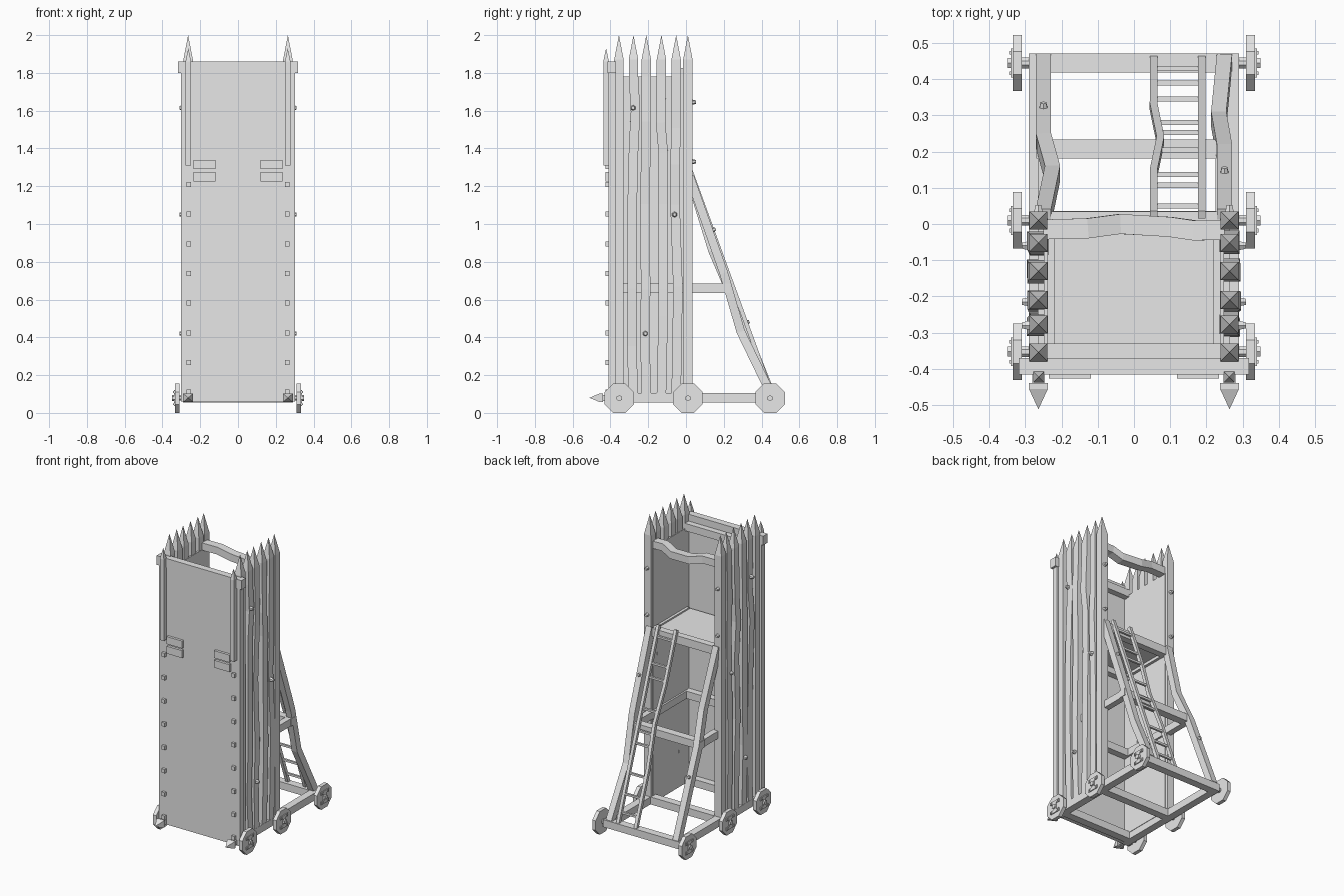
import bpy, bmesh, random
from math import pi
from mathutils import Vector, Matrix

random.seed(4)
cube = bpy.data.objects.get("Cube")
if cube:
    bpy.data.objects.remove(cube)

wood = bpy.data.materials.new("plain_grey")
wood.use_nodes = True
GREY = (0.8, 0.8, 0.8, 1)
wood.diffuse_color = GREY
wood.node_tree.nodes["Principled BSDF"].inputs["Base Color"].default_value = GREY


def finish(name, bm):
    bmesh.ops.recalc_face_normals(bm, faces=bm.faces[:])
    mesh = bpy.data.meshes.new(name)
    bm.to_mesh(mesh)
    bm.free()
    mesh.materials.append(wood)
    obj = bpy.data.objects.new(name, mesh)
    bpy.context.collection.objects.link(obj)
    return obj


def box(name, center, size):
    bm = bmesh.new()
    bmesh.ops.create_cube(bm, size=1, matrix=Matrix.Translation(center) @ Matrix.Diagonal((*size, 1)))
    return finish(name, bm)


def beam(name, pts, w, d, side=(1, 0, 0), tip=0):
    """Rectangular section swept along a path, with an optional pointed end."""
    pts = [Vector(p) for p in pts]
    bm = bmesh.new()
    rings = []
    for i, p in enumerate(pts):
        t = (pts[min(i + 1, len(pts) - 1)] - pts[max(i - 1, 0)]).normalized()
        v = t.cross(Vector(side)).normalized()
        u = v.cross(t)
        rings.append([bm.verts.new(p + u * a * w / 2 + v * b * d / 2)
                      for a, b in ((-1, -1), (1, -1), (1, 1), (-1, 1))])
    for a, b in zip(rings, rings[1:]):
        for k in range(4):
            n = (k + 1) % 4
            bm.faces.new((a[k], a[n], b[n], b[k]))
    bm.faces.new(rings[0])
    if tip:
        apex = bm.verts.new(pts[-1] + (pts[-1] - pts[-2]).normalized() * tip)
        for k in range(4):
            bm.faces.new((rings[-1][k], rings[-1][(k + 1) % 4], apex))
    else:
        bm.faces.new(rings[-1])
    return finish(name, bm)


def disc(name, center, radius, depth, sides=8):
    """Cylinder lying along x with a flat side down."""
    bm = bmesh.new()
    bmesh.ops.create_cone(bm, cap_ends=True, segments=sides, radius1=radius, radius2=radius, depth=depth,
                          matrix=Matrix.Translation(center) @ Matrix.Rotation(pi / 2, 4, 'Y')
                          @ Matrix.Rotation(pi / sides, 4, 'Z'))
    return finish(name, bm)


def peg(name, center, axis, size=0.022):
    """Small tapered bolt head pointing along an axis."""
    bm = bmesh.new()
    turn = Vector(axis).to_track_quat('Z', 'Y').to_matrix().to_4x4()
    bmesh.ops.create_cone(bm, cap_ends=True, segments=6, radius1=size * 0.65, radius2=size * 0.4,
                          depth=size, matrix=Matrix.Translation(center) @ turn)
    return finish(name, bm)


AXLES = (-0.353, 0.01, 0.445)
STAKES = (0.01, -0.052, -0.13, -0.21, -0.278, -0.355)
FRAME_Z = 0.08

# Base frame and axles
for y in AXLES:
    box("base_cross_beam", (0, y, FRAME_Z), (0.58, 0.052, 0.05))
    disc("axle", (0, y, FRAME_Z), 0.016, 0.63)

# Front wall and its top beams
box("front_wall", (0, -0.392, 0.96), (0.605, 0.036, 1.80))
box("front_top_beam", (0, -0.393, 1.83), (0.635, 0.046, 0.062))
box("inner_top_beam", (0, -0.35, 1.79), (0.48, 0.04, 0.05))
box("inner_middle_beam", (0, -0.35, 0.66), (0.48, 0.045, 0.05))

# Platform and the cross beams at the back
box("platform", (0, -0.175, 1.225), (0.47, 0.37, 0.02))
box("platform_back_beam", (0, 0.012, 1.22), (0.5, 0.046, 0.055))
box("platform_front_beam", (0, -0.35, 1.2), (0.48, 0.04, 0.05))
box("strut_cross_beam", (0, 0.207, 0.66), (0.54, 0.053, 0.05))
beam("bent_top_beam", [(-0.25, -0.015, 1.8), (-0.13, -0.012, 1.8), (-0.04, 0, 1.775),
                       (0.1, -0.008, 1.77), (0.17, -0.018, 1.8), (0.25, -0.016, 1.8)],
     0.055, 0.05, side=(0, 1, 0))

for s in (-1, 1):
    # Side rails, lining and inner beams
    box("base_side_rail", (s * 0.265, 0.03, FRAME_Z), (0.05, 0.87, 0.05))
    box("side_lining", (s * 0.243, -0.17, 0.94), (0.012, 0.37, 1.68))
    box("platform_side_beam", (s * 0.232, -0.17, 1.22), (0.026, 0.36, 0.05))
    box("middle_side_beam", (s * 0.245, -0.07, 0.66), (0.04, 0.58, 0.05))

    # Pointed wall stakes, the inner ones crooked
    for i, y in enumerate(STAKES):
        corner = i in (0, len(STAKES) - 1)
        path = [(s * 0.264, y, 0.1)]
        if not corner:
            for z in (0.42, 0.75, 1.05, 1.35, 1.6):
                path.append((s * (0.264 + random.uniform(-0.004, 0.007)),
                             y + random.uniform(-0.011, 0.011), z + random.uniform(-0.1, 0.1)))
        path += [(s * 0.264, y, 1.78), (s * 0.264, y, 1.87)]
        beam("wall_stake", path, 0.05, 0.05, tip=0.13)

    # Front posts, ram spikes, plates and bolts
    beam("front_post", [(s * 0.263, -0.423, 1.31), (s * 0.263, -0.423, 1.86)], 0.03, 0.03, tip=0.07)
    box("spike_stem", (s * 0.264, -0.43, FRAME_Z), (0.032, 0.05, 0.032))
    beam("ram_spike", [(s * 0.264, -0.44, FRAME_Z), (s * 0.264, -0.456, FRAME_Z)], 0.052, 0.046, tip=0.056)
    for z in (1.315, 1.25):
        box("front_plate", (s * 0.177, -0.416, z), (0.115, 0.022, 0.05))
    for k in range(8):
        box("front_bolt", (s * 0.261, -0.416, 0.11 + k * 0.157), (0.024, 0.022, 0.026))

    # Pegs on the sides and back posts
    for y, z in ((-0.28, 1.615), (-0.06, 1.05), (-0.215, 0.42)):
        peg("side_peg", (s * 0.297, y, z), (s, 0, 0), 0.024)
    for z in (1.645, 1.33):
        peg("back_peg", (s * 0.264, 0.042, z), (0, 1, 0))

    # Eight-sided wheels with hub and face boards
    for y in AXLES:
        disc("wheel", (s * 0.322, y, 0.078), 0.0844, 0.025)
        disc("wheel_hub", (s * 0.34, y, 0.078), 0.016, 0.018, 6)
        for dz in (-0.032, 0.032):
            box("wheel_board", (s * 0.336, y, 0.078 + dz), (0.008, 0.08, 0.02))
            for dy in (-0.028, 0.028):
                box("wheel_bolt", (s * 0.341, y + dy, 0.078 + dz), (0.006, 0.01, 0.01))
        box("wheel_crosspiece", (s * 0.336, y, 0.078), (0.008, 0.026, 0.07))

# Crooked rear struts
beam("right_strut", [(-0.25, 0.02, 1.25), (-0.225, 0.14, 0.86), (-0.25, 0.23, 0.65),
                     (-0.25, 0.45, 0.1)], 0.042, 0.045)
beam("left_strut", [(0.25, 0.02, 1.25), (0.25, 0.2, 0.74), (0.234, 0.29, 0.43),
                    (0.25, 0.45, 0.1)], 0.042, 0.045)
peg("right_strut_peg", (-0.25, 0.325, 0.48), (0, 0.93, 0.37))
peg("left_strut_peg", (0.25, 0.146, 0.97), (0, 0.93, 0.37))

# Ladder
FOOT, HEAD = Vector((0, 0.455, 0.1)), Vector((0, 0.025, 1.28))


def ladder_point(x, f):
    return FOOT.lerp(HEAD, f) + Vector((x, 0, 0))


beam("ladder_bent_rail", [ladder_point(x, f) for x, f in
                          ((0.055, 0), (0.054, 0.3), (0.073, 0.52), (0.055, 0.72), (0.055, 1))],
     0.021, 0.022)
beam("ladder_straight_rail", [ladder_point(0.187, 0), ladder_point(0.187, 1)], 0.021, 0.022)
for y in (0.43, 0.39, 0.345, 0.28, 0.253, 0.205, 0.137, 0.107, 0.05):
    f = (FOOT.y - y) / (FOOT.y - HEAD.y)
    beam("ladder_rung", [ladder_point(0.058, f), ladder_point(0.185, f)], 0.014, 0.014, side=(0, 1, 0))
